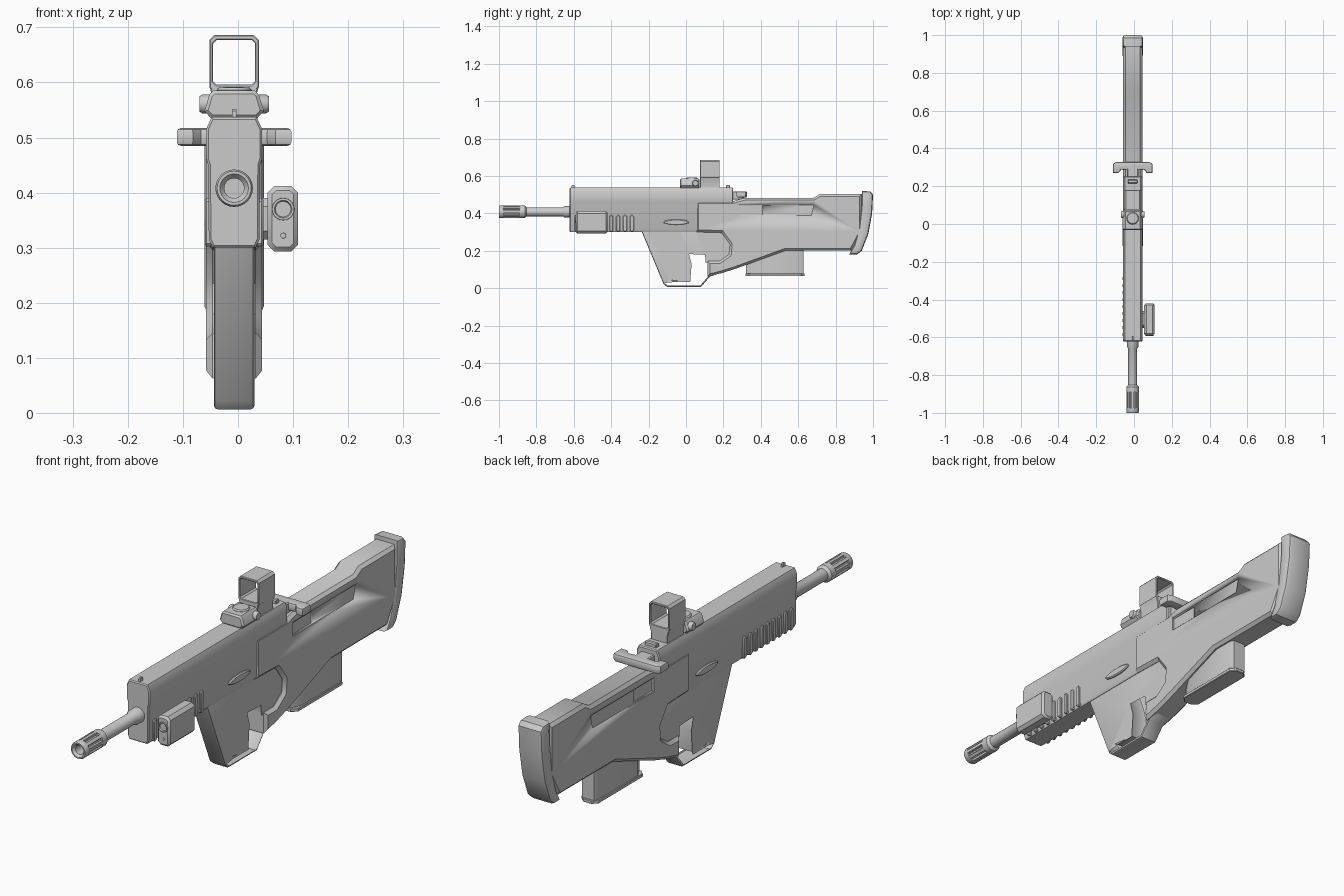
import bpy, bmesh, math
from mathutils import Matrix, Vector

if "Cube" in bpy.data.objects:
    bpy.data.objects.remove(bpy.data.objects["Cube"], do_unlink=True)

grey = bpy.data.materials.new("plain grey")
grey.use_nodes = True
grey.diffuse_color = (0.6, 0.6, 0.6, 1)
grey.node_tree.nodes["Principled BSDF"].inputs["Base Color"].default_value = (0.6, 0.6, 0.6, 1)

CX = -0.007          # centre plane of the body
BORE = 0.408         # height of the barrel axis
AXES = {             # maps outline (u, v, depth) to the world
    "x": Matrix(((0, 0, 1), (1, 0, 0), (0, 1, 0))),
    "y": Matrix(((1, 0, 0), (0, 0, -1), (0, 1, 0))),
    "z": Matrix.Identity(3),
}


def finish(name, bm):
    bmesh.ops.remove_doubles(bm, verts=bm.verts, dist=0.0002)
    bmesh.ops.recalc_face_normals(bm, faces=bm.faces)
    mesh = bpy.data.meshes.new(name)
    bm.to_mesh(mesh)
    bm.free()
    mesh.materials.append(grey)
    ob = bpy.data.objects.new(name, mesh)
    bpy.context.collection.objects.link(ob)
    bpy.ops.object.select_all(action="DESELECT")
    ob.select_set(True)
    bpy.context.view_layer.objects.active = ob
    bpy.ops.object.shade_smooth_by_angle(angle=math.radians(35))
    return ob


def prism(name, axis, outlines, centre, half, bevel=0.0, rounds=0):
    """Extrude flat outlines (later ones are holes) along an axis."""
    curve = bpy.data.curves.new(name, "CURVE")
    curve.dimensions, curve.fill_mode = "2D", "BOTH"
    for pts in outlines:
        sp = curve.splines.new("POLY")
        sp.points.add(len(pts) - 1)
        for p, (u, v) in zip(sp.points, pts):
            p.co = (u, v, 0, 1)
        sp.use_cyclic_u = True
    curve.extrude = half - bevel
    curve.bevel_depth, curve.bevel_resolution, curve.offset = bevel, rounds, -bevel
    tmp = bpy.data.objects.new(name, curve)
    bpy.context.collection.objects.link(tmp)
    graph = bpy.context.evaluated_depsgraph_get()
    mesh = bpy.data.meshes.new_from_object(tmp.evaluated_get(graph))
    bm = bmesh.new()
    bm.from_mesh(mesh)
    bpy.data.objects.remove(tmp, do_unlink=True)
    bpy.data.curves.remove(curve)
    bpy.data.meshes.remove(mesh)
    shift = AXES[axis] @ Vector((0, 0, 1))
    shift = Vector([abs(c) for c in shift]) * centre
    bm.transform(Matrix.Translation(shift) @ AXES[axis].to_4x4())
    return finish(name, bm)


def rect(u0, u1, v0, v1, c=0.0):
    """Rectangle with cut corners."""
    if not c:
        return [(u0, v0), (u1, v0), (u1, v1), (u0, v1)]
    return [(u0 + c, v0), (u1 - c, v0), (u1, v0 + c), (u1, v1 - c),
            (u1 - c, v1), (u0 + c, v1), (u0, v1 - c), (u0, v0 + c)]


def mirror(pts):
    """Close a half outline of (width, height) about the centre plane."""
    return [(CX + w, v) for w, v in pts] + [(CX - w, v) for w, v in reversed(pts)]


def lathe(name, profile, origin, axis="y", steps=24):
    """Spin (radius, distance) points around an axis."""
    bm = bmesh.new()
    vs = [bm.verts.new((r, 0, d)) for r, d in profile]
    edges = [bm.edges.new(pair) for pair in zip(vs, vs[1:])]
    bmesh.ops.spin(bm, geom=vs + edges, cent=(0, 0, 0), axis=(0, 0, 1),
                   angle=math.tau, steps=steps)
    turn = {"x": Matrix.Rotation(math.pi / 2, 4, "Y"), "z": Matrix.Identity(4),
            "y": Matrix.Rotation(-math.pi / 2, 4, "X")}[axis]
    bm.transform(Matrix.Translation(origin) @ turn)
    return finish(name, bm)


def cut(ob, cutter):
    mod = ob.modifiers.new("cut", "BOOLEAN")
    mod.operation, mod.solver, mod.object = "DIFFERENCE", "EXACT", cutter
    bpy.ops.object.select_all(action="DESELECT")
    bpy.context.view_layer.objects.active = ob
    ob.select_set(True)
    bpy.ops.object.modifier_apply(modifier=mod.name)
    bpy.data.objects.remove(cutter, do_unlink=True)


# Receiver: long shell with a wider upper half
prism("receiver", "y", [mirror([(0.039, 0.30), (0.046, 0.315), (0.047, 0.45), (0.051, 0.462),
      (0.051, 0.515), (0.041, 0.537)])], -0.185, 0.437, 0.004)

# Stock with shallow side recesses
stock = prism("stock", "x", [[(0.055, 0.465), (0.055, 0.3), (0.19, 0.296), (0.235, 0.235),
              (0.23, 0.18), (0.18, 0.145), (0.115, 0.145), (0.115, 0.062), (0.19, 0.08),
              (0.26, 0.102), (0.53, 0.2), (0.885, 0.2), (0.94, 0.3), (0.94, 0.503),
              (0.715, 0.503), (0.68, 0.482), (0.31, 0.482), (0.25, 0.465)]], CX, 0.051, 0.012)
for side in (-1, 1):
    cut(stock, prism("recess", "x", [[(0.285, 0.388), (0.67, 0.388), (0.685, 0.445), (0.285, 0.445)]],
                     CX + side * 0.055, 0.008))
    cut(stock, prism("port", "x", [rect(0.285, 0.41, 0.392, 0.441)], CX + side * 0.055, 0.012))

# Hand guard and grip frame with two openings
frame = [(-0.24, 0.31), (-0.12, 0.022), (-0.1, 0.006), (0.08, 0.006), (0.128, 0.062),
         (0.2, 0.085), (0.26, 0.16), (0.26, 0.31)]
finger_hole = [(-0.195, 0.302), (-0.085, 0.05), (-0.07, 0.04), (0.015, 0.04), (0.022, 0.13),
               (0.008, 0.18), (-0.037, 0.302)]
thumb_hole = [(0.06, 0.302), (0.11, 0.18), (0.112, 0.145), (0.18, 0.145), (0.23, 0.18),
              (0.235, 0.235), (0.19, 0.302)]
prism("grip_frame", "x", [frame, finger_hole, thumb_hole], CX, 0.037, 0.008, 1)
prism("trigger", "x", [[(-0.125, 0.31), (-0.09, 0.31), (-0.105, 0.27), (-0.12, 0.235),
      (-0.135, 0.235), (-0.12, 0.27)]], CX, 0.009, 0.003)

# Butt pad
prism("butt_pad", "x", [[(0.94, 0.52), (0.985, 0.517), (1.0, 0.5), (0.995, 0.4), (0.975, 0.29),
      (0.94, 0.2), (0.915, 0.18), (0.872, 0.18), (0.9, 0.23), (0.925, 0.32), (0.938, 0.43)]],
      CX, 0.054, 0.014, 1)

# Magazine and its floor plate
mag = [(CX + s * w, y) for s, row in ((1, 1), (-1, -1))
       for w, y in [(0.012, 0.322), (0.033, 0.36), (0.033, 0.61), (0.026, 0.628)][::row]]
prism("magazine", "z", [mag], 0.145, 0.075)
prism("magazine_plate", "z", [rect(CX - 0.038, CX + 0.038, 0.317, 0.634, 0.02)], 0.071, 0.007, 0.002)

# Barrel and slotted muzzle
lathe("barrel", [(0, -0.9), (0.024, -0.9), (0.024, -0.66), (0.03, -0.65), (0.03, -0.6)], (CX, 0, BORE))
lathe("muzzle_core", [(0.018, -0.9), (0.018, -0.99), (0.025, -0.99), (0.025, -0.87)], (CX, 0, BORE))
lathe("muzzle_tip", [(0.018, -0.975), (0.018, -0.99), (0.026, -1), (0.031, -1), (0.034, -0.995),
                     (0.034, -0.975), (0.018, -0.975)], (CX, 0, BORE))
lathe("muzzle_collar", [(0.02, -0.89), (0.034, -0.89), (0.034, -0.862), (0.024, -0.852)], (CX, 0, BORE))
for i in range(8):
    bar = prism("muzzle_bar", "x", [rect(-0.98, -0.885, 0.022, 0.0335)], 0, 0.007, 0.001)
    bar.data.transform(Matrix.Translation((CX, 0, BORE)) @ Matrix.Rotation(math.tau * i / 8, 4, "Y"))

# Side ribs and oval bosses on both sides
for side in (-1, 1):
    for i in range(9):
        y = -0.585 + i * 0.037
        prism("side_rib", "x", [rect(y - 0.01, y + 0.01, 0.302, 0.39, 0.006)],
              CX + side * 0.046, 0.007, 0.003)
    oval = [(-0.052 + 0.068 * math.cos(a), 0.352 + 0.016 * math.sin(a))
            for a in (math.tau * k / 20 for k in range(20))]
    prism("oval_boss", "x", [oval], CX + side * 0.047, 0.007, 0.004)

# Side lamp with mount and lenses
prism("lamp_mount", "x", [rect(-0.55, -0.46, 0.315, 0.39, 0.015)], 0.048, 0.014)
prism("lamp_body", "y", [rect(0.054, 0.109, 0.293, 0.412, 0.012)], -0.505, 0.084, 0.008)
lathe("lamp_lens", [(0, -0.584), (0.013, -0.586), (0.016, -0.594), (0.02, -0.594), (0.021, -0.58)],
      (0.082, 0, 0.37))
lathe("lamp_button", [(0, -0.592), (0.005, -0.592), (0.006, -0.58)], (0.082, 0, 0.322), steps=12)

# Charging handle with swept wings
wing = [(0.035, 0.285), (0.06, 0.288), (0.075, 0.27), (0.104, 0.27), (0.104, 0.318),
        (0.09, 0.327), (0.035, 0.327)]
prism("charging_handle", "z", [mirror(wing)], 0.501, 0.016, 0.007, 1)
prism("handle_block", "z", [rect(CX - 0.03, CX + 0.03, 0.22, 0.31, 0.008)], 0.495, 0.022, 0.004)

# Small iron sights
prism("front_post", "x", [rect(-0.612, -0.595, 0.53, 0.552, 0.004)], CX, 0.004)
prism("rear_notch", "x", [rect(0.215, 0.235, 0.53, 0.552, 0.004)], CX, 0.025, 0.002)

# Optic: base, cross knobs, turret and open hood
prism("optic_base", "y", [mirror([(0.042, 0.535), (0.054, 0.548), (0.045, 0.578), (0.038, 0.585)])],
      0.02, 0.053, 0.006)
lathe("optic_knobs", [(0, -0.063), (0.014, -0.063), (0.017, -0.058), (0.017, 0.058),
                      (0.014, 0.063), (0, 0.063)], (CX, 0.05, 0.561), "x", 16)
lathe("optic_turret", [(0.032, 0.57), (0.032, 0.586), (0.028, 0.591), (0, 0.592)], (CX, 0.03, 0), "z")
prism("optic_hood", "y", [rect(CX - 0.045, CX + 0.045, 0.582, 0.686, 0.009),
      rect(CX - 0.038, CX + 0.038, 0.596, 0.677, 0.006)], 0.128, 0.052, 0.002)
prism("hood_foot", "y", [mirror([(0.036, 0.535), (0.036, 0.56), (0.044, 0.59)])], 0.128, 0.052, 0.002)
